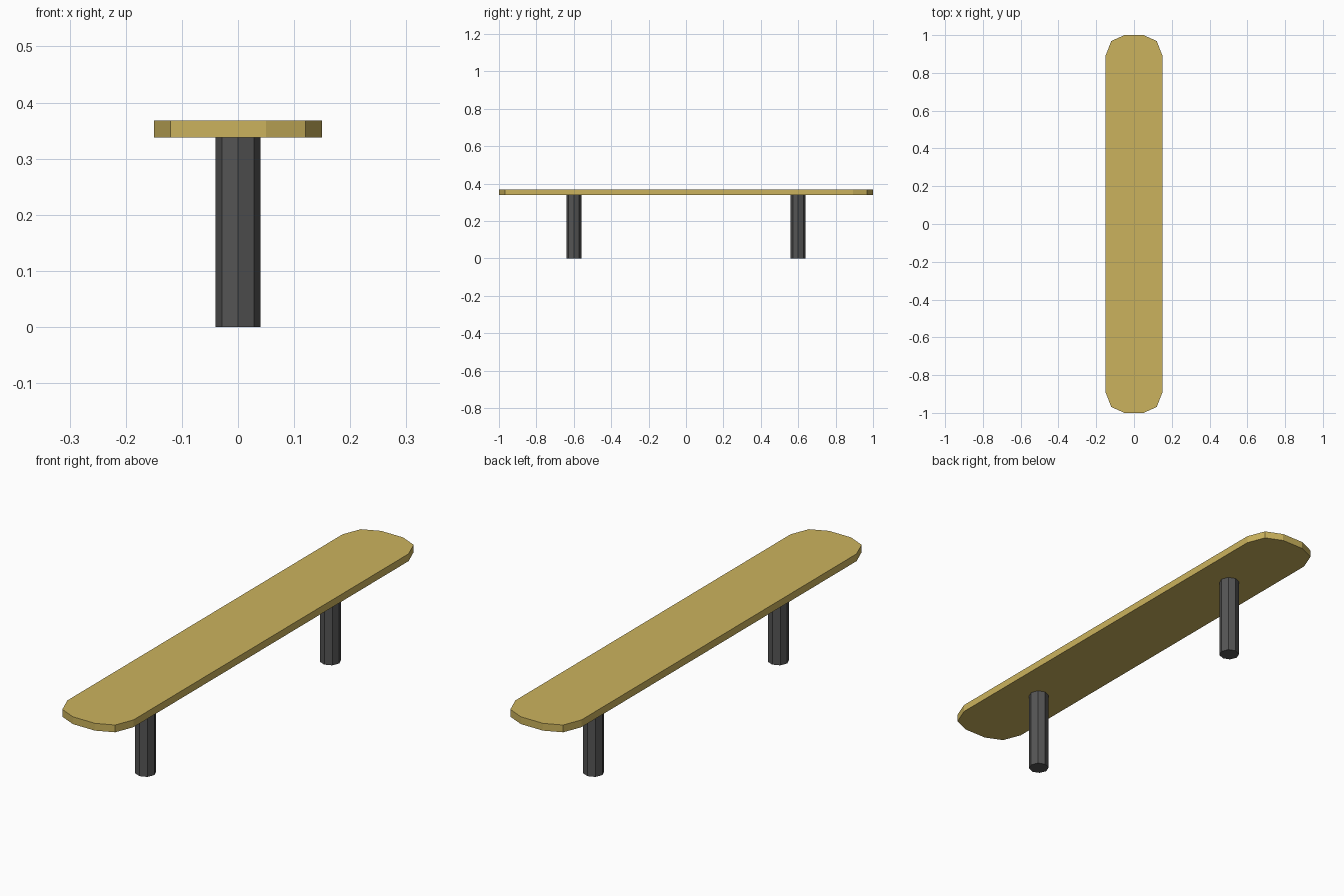
import bpy, bmesh

if "Cube" in bpy.data.objects:
    bpy.data.objects.remove(bpy.data.objects["Cube"])

def make_material(name, rgb):
    m = bpy.data.materials.new(name)
    m.diffuse_color = (*rgb, 1.0)
    m.use_nodes = True
    m.node_tree.nodes["Principled BSDF"].inputs["Base Color"].default_value = m.diffuse_color
    return m

wood = make_material("light wood", (0.60, 0.45, 0.11))
metal = make_material("dark metal", (0.09, 0.09, 0.09))

Z_SEAT, Z_TOP = 0.338, 0.368

# Seat: plank with chamfer-rounded ends, one quarter outline mirrored to four
quarter = [(0.15, 0.893), (0.12, 0.969), (0.05, 1.0)]
half = quarter + [(-x, y) for x, y in reversed(quarter)]
outline = half + [(-x, -y) for x, y in half]

bm = bmesh.new()
base = bm.faces.new([bm.verts.new((x, y, Z_SEAT)) for x, y in outline])
ext = bmesh.ops.extrude_face_region(bm, geom=[base], use_keep_orig=True)
top = [v for v in ext["geom"] if isinstance(v, bmesh.types.BMVert)]
bmesh.ops.translate(bm, verts=top, vec=(0, 0, Z_TOP - Z_SEAT))
bmesh.ops.recalc_face_normals(bm, faces=bm.faces)
mesh = bpy.data.meshes.new("seat")
bm.to_mesh(mesh)
bm.free()
mesh.materials.append(wood)
bpy.context.collection.objects.link(bpy.data.objects.new("seat", mesh))

# Legs: eight-sided posts under the seat
for name, y in (("front_leg", -0.6), ("back_leg", 0.6)):
    bpy.ops.mesh.primitive_cylinder_add(vertices=8, radius=0.04, depth=Z_SEAT,
                                        location=(0, y, Z_SEAT / 2))
    leg = bpy.context.object
    leg.name = name
    leg.data.materials.append(metal)
